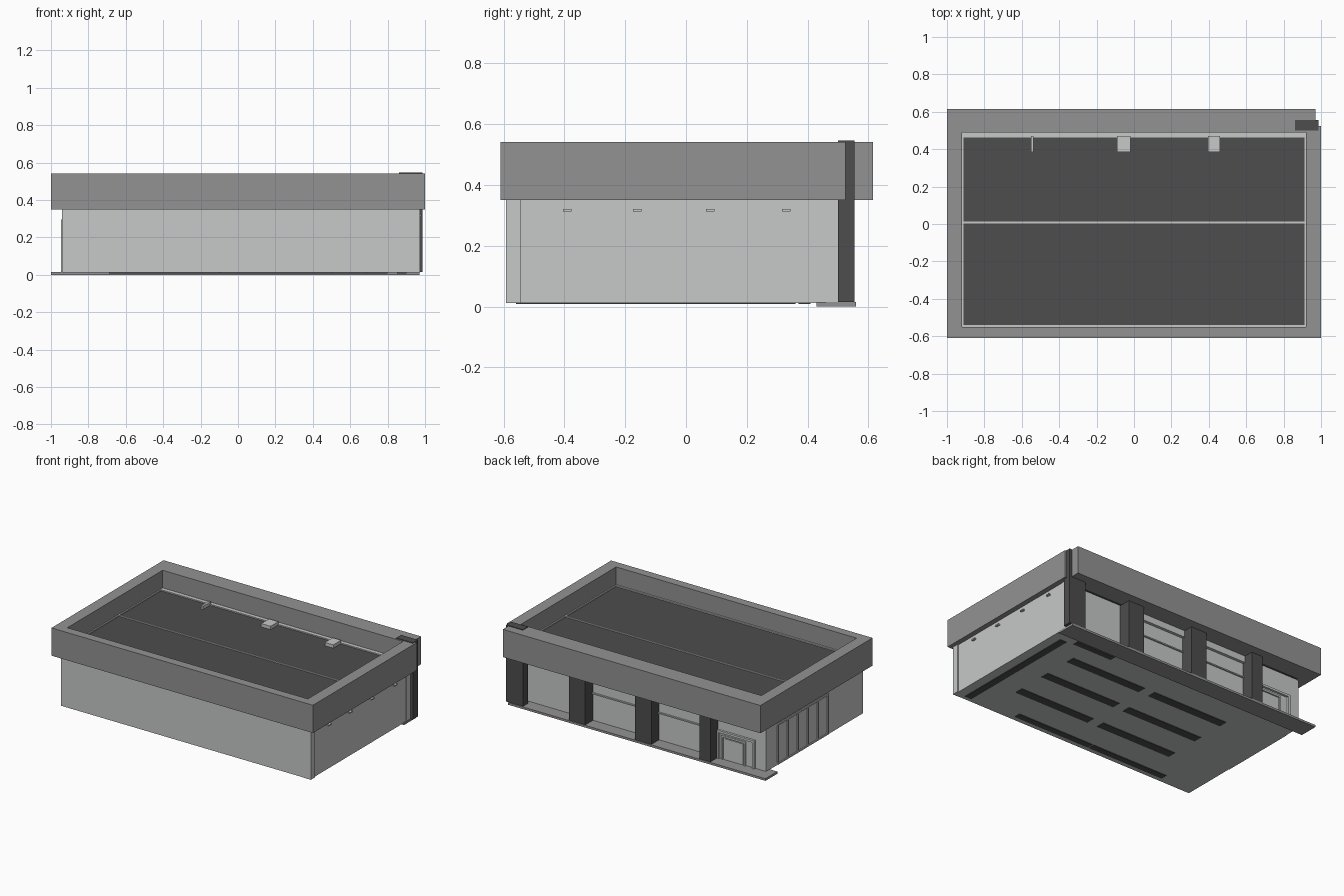
import bpy
import bmesh

old = bpy.data.objects.get("Cube")
if old:
    bpy.data.objects.remove(old, do_unlink=True)


def material(name, r, g, b):
    m = bpy.data.materials.new(name)
    m.use_nodes = True
    m.diffuse_color = (r, g, b, 1)
    m.node_tree.nodes["Principled BSDF"].inputs["Base Color"].default_value = (r, g, b, 1)
    return m


light = material("pale grey", 0.57, 0.584, 0.578)
mid = material("mid grey", 0.29, 0.29, 0.29)
dark = material("charcoal", 0.074, 0.074, 0.074)


def finish(name, bm, mat):
    bmesh.ops.recalc_face_normals(bm, faces=bm.faces)
    mesh = bpy.data.meshes.new(name)
    bm.to_mesh(mesh)
    bm.free()
    mesh.materials.append(mat)
    obj = bpy.data.objects.new(name, mesh)
    bpy.context.collection.objects.link(obj)
    return obj


def box(name, xs, ys, zs, mat):
    """Box spanning the given ranges on each axis."""
    bm = bmesh.new()
    bmesh.ops.create_cube(bm, size=1)
    for v in bm.verts:
        v.co = [r[0] if c < 0 else r[1] for c, r in zip(v.co, (xs, ys, zs))]
    return finish(name, bm, mat)


def frame(name, xs, ys, zs, t, mat):
    """Door surround standing on the ground: two jambs and a head."""
    box(name + "_jamb_right", (xs[0], xs[0] + t), ys, zs, mat)
    box(name + "_jamb_left", (xs[1] - t, xs[1]), ys, zs, mat)
    box(name + "_head", (xs[0] + t, xs[1] - t), ys, (zs[1] - t, zs[1]), mat)


# Walls, corner pier and floor
box("walls", (-0.94, 0.965), (-0.59, 0.47), (0.012, 0.352), light)
box("corner_pier", (0.92, 0.972), (-0.592, -0.545), (0.012, 0.352), light)
box("rear_corner_pier", (0.92, 0.968), (0.46, 0.5), (0.012, 0.352), light)

# Parapet ring with a notch for the corner pillar
bm = bmesh.new()
outer = [(-1, -0.61), (1, -0.61), (1, 0.525), (0.97, 0.525), (0.97, 0.615), (-1, 0.615)]
inner = [(-0.92, -0.55), (0.92, -0.55), (0.92, 0.49), (-0.92, 0.49)]
edges = []
for loop in (outer, inner):
    vs = [bm.verts.new((x, y, 0.35)) for x, y in loop]
    edges += [bm.edges.new((vs[i - 1], vs[i])) for i in range(len(vs))]
bmesh.ops.triangle_fill(bm, edges=edges, use_beauty=True)
top = bmesh.ops.extrude_face_region(bm, geom=bm.faces[:])["geom"]
for v in top:
    if isinstance(v, bmesh.types.BMVert):
        v.co.z = 0.542
bmesh.ops.dissolve_limit(bm, angle_limit=0.01, verts=bm.verts, edges=bm.edges)
finish("parapet", bm, mid)

# Roof deck with pale kerbs, ridge strip and bracket tops
box("roof_deck", (-0.92, 0.92), (-0.55, 0.49), (0.352, 0.412), dark)
kerb = (0.41, 0.42)
box("kerb_front", (-0.92, 0.92), (-0.55, -0.54), kerb, light)
box("kerb_back", (-0.92, 0.92), (0.463, 0.49), kerb, light)
box("kerb_right", (0.912, 0.92), (-0.54, 0.463), kerb, light)
box("kerb_left", (-0.92, -0.912), (-0.54, 0.463), kerb, light)
box("ridge_strip", (-0.912, 0.912), (0.003, 0.013), kerb, light)
for i, (a, b) in enumerate([(-0.552, -0.537), (-0.092, -0.02), (0.395, 0.46)]):
    box(f"roof_bracket_{i}", (a, b), (0.385, 0.47), (0.41, 0.435), light)

# Walkway and shopfront pillars
box("walkway", (-1, 0.97), (0.43, 0.56), (0, 0.015), mid)
box("corner_pillar", (0.86, 0.987), (0.5, 0.555), (0.015, 0.546), dark)
for i, (a, b) in enumerate([(0.383, 0.506), (-0.123, 0), (-0.575, -0.49)]):
    box(f"pillar_{i}", (a, b), (0.47, 0.555), (0.015, 0.352), dark)

# Shopfront bays: header and sill rail
for i, (a, b) in enumerate([(0, 0.383), (-0.49, -0.123)]):
    box(f"bay_header_{i}", (a, b), (0.47, 0.49), (0.305, 0.352), light)
    box(f"bay_rail_{i}", (a, b), (0.47, 0.48), (0.2, 0.208), light)

# Double surround of the entrance door
frame("porch", (-0.86, -0.575), (0.47, 0.485), (0.015, 0.21), 0.015, light)
frame("door", (-0.79, -0.605), (0.47, 0.48), (0.015, 0.18), 0.012, light)
box("door_leaf", (-0.77, -0.625), (0.47, 0.475), (0.015, 0.16), light)

# Side window: rails and mullions
for z in (0.015, 0.285):
    box("side_window_rail", (-0.947, -0.94), (-0.21, 0.345), (z, z + 0.01), light)
for i in range(6):
    y = -0.21 + i * 0.109
    box(f"side_mullion_{i}", (-0.947, -0.94), (y, y + 0.012), (0.025, 0.285), light)

# Small wall lamps on the other side
for i, y in enumerate((-0.39, -0.16, 0.08, 0.33)):
    box(f"wall_lamp_{i}", (0.965, 0.98), (y - 0.014, y + 0.014), (0.313, 0.321), light)

# Dark floor grilles underneath
under = (0.008, 0.012)
for x in (0.11, -0.55):
    for y in (0.205, -0.04, -0.29):
        box("shelf_grille", (x, x + 0.58), (y - 0.03, y + 0.03), under, dark)
for x in (-0.09, -0.69):
    box("front_grille", (x, x + 0.59), (-0.555, -0.51), under, dark)
box("side_grille", (0.85, 0.9), (-0.56, 0.36), under, dark)
box("rear_grille", (0.5, 0.8), (0.37, 0.41), under, dark)
